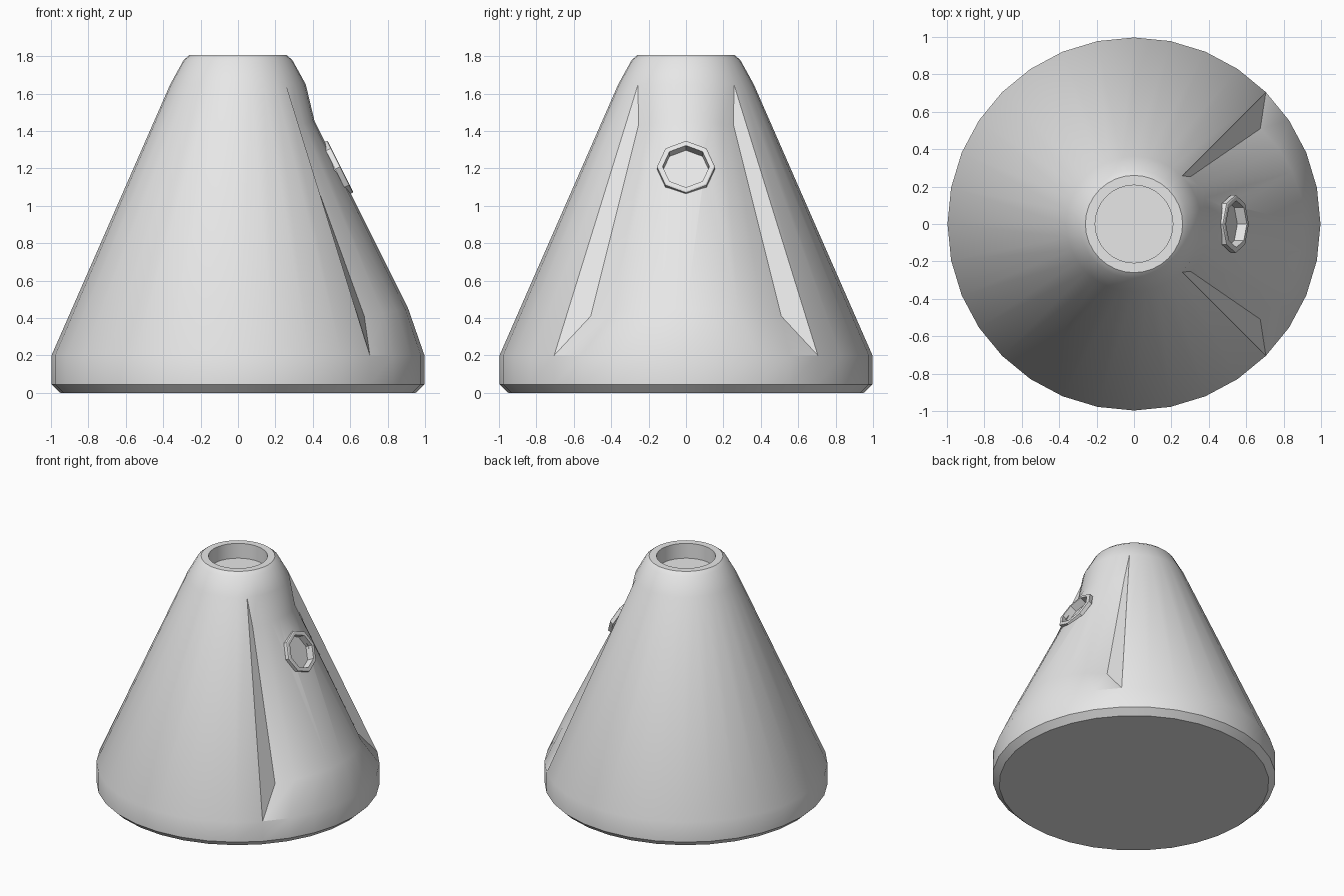
import bpy, bmesh
from math import sin, cos, pi, radians, atan2
from mathutils import Matrix, Vector

if "Cube" in bpy.data.objects:
    bpy.data.objects.remove(bpy.data.objects["Cube"], do_unlink=True)

grey = bpy.data.materials.new("light_grey")
grey.use_nodes = True
grey.diffuse_color = (0.8, 0.8, 0.8, 1)
grey.node_tree.nodes["Principled BSDF"].inputs["Base Color"].default_value = (0.8, 0.8, 0.8, 1)


def make_object(name, bm, matrix=Matrix()):
    bmesh.ops.recalc_face_normals(bm, faces=bm.faces)
    mesh = bpy.data.meshes.new(name)
    bm.to_mesh(mesh)
    bm.free()
    mesh.materials.append(grey)
    obj = bpy.data.objects.new(name, mesh)
    obj.matrix_world = matrix
    bpy.context.collection.objects.link(obj)
    return obj


def select_only(obj):
    bpy.ops.object.select_all(action="DESELECT")
    obj.select_set(True)
    bpy.context.view_layer.objects.active = obj


def lathe(bm, profile, sides, closed=False, skip=lambda ring, seg: False):
    rings = [[bm.verts.new((r * cos(2 * pi * i / sides), r * sin(2 * pi * i / sides), z))
              for i in range(sides)] for r, z in profile]
    for k in range(len(rings) if closed else len(rings) - 1):
        a, b = rings[k], rings[(k + 1) % len(rings)]
        for i in range(sides):
            if not skip(k, i):
                j = (i + 1) % sides
                bm.faces.new((a[i], a[j], b[j], b[i]))
    if not closed:
        bm.faces.new(rings[0])
        bm.faces.new(rings[-1])
    return rings


# Capsule shell with an open quarter for the recessed panel and a well in the top
SIDES, HALF = 32, 4
profile = [(0.95, 0), (0.997, 0.045), (0.997, 0.2), (0.362, 1.65),
           (0.29, 1.78), (0.26, 1.805), (0.208, 1.805), (0.208, 1.69)]
bm = bmesh.new()
rings = lathe(bm, profile, SIDES,
              skip=lambda k, i: k == 2 and (i < HALF or i >= SIDES - HALF))


# Recessed panel: inset arcs joined to the opening
def arc(centre, radius, half_angle, z_mid, z_drop):
    verts = []
    for i in range(-HALF, HALF + 1):
        t = i / HALF
        a = radians(half_angle) * t
        verts.append(bm.verts.new((centre + radius * cos(a), radius * sin(a),
                                   z_mid - z_drop * t * t)))
    return verts


low_out, high_out = ([ring[i] for i in range(-HALF, HALF + 1)] for ring in rings[2:4])
low_in = arc(0.24, 0.67, 49.5, 0.45, 0.04)
high_in = arc(0.05, 0.36, 45, 1.45, 0.02)
for a, b in ((low_out, low_in), (low_in, high_in), (high_in, high_out)):
    for i in range(2 * HALF):
        bm.faces.new((a[i], a[i + 1], b[i + 1], b[i]))
for i in (0, -1):
    bm.faces.new((low_out[i], low_in[i], high_in[i], high_out[i]))
body = make_object("capsule_body", bm)

# Porthole recess, cut along the slope of the panel
tilt = atan2(1.0, 0.5)
place = Matrix.Translation(Vector((0.537, 0, 1.205))) @ Matrix.Rotation(tilt, 4, "Y")
bm = bmesh.new()
lathe(bm, [(0.125, -0.045), (0.125, 0.1)], 8)
cutter = make_object("porthole_cutter", bm, place)
cutter.hide_render = True
cut = body.modifiers.new("porthole_cut", "BOOLEAN")
cut.object = cutter
cut.solver = "EXACT"
select_only(body)
bpy.ops.object.modifier_apply(modifier=cut.name)
bpy.data.objects.remove(cutter, do_unlink=True)
bpy.ops.object.shade_smooth_by_angle(angle=radians(30))

# Porthole frame
bm = bmesh.new()
lathe(bm, [(0.155, -0.02), (0.155, 0.008), (0.148, 0.012), (0.125, 0.012), (0.125, -0.02)],
      8, closed=True)
frame = make_object("porthole_frame", bm, place)
select_only(frame)
bpy.ops.object.shade_smooth_by_angle(angle=radians(30))
